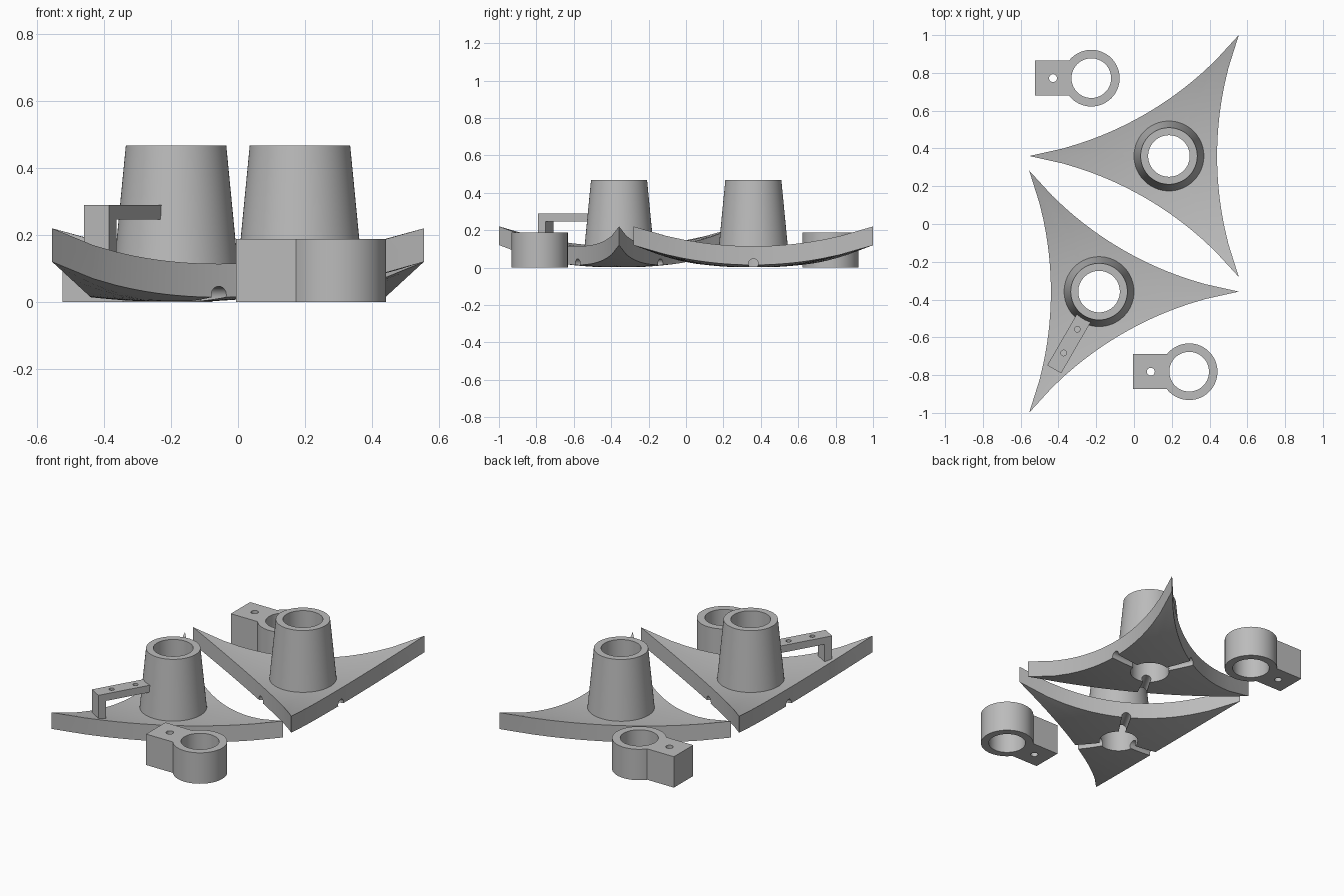
import bpy, bmesh
from math import sin, cos, pi, sqrt, radians, asin
from mathutils import Matrix, Vector

cube = bpy.data.objects.get("Cube")
if cube:
    bpy.data.objects.remove(cube, do_unlink=True)

# One plain grey for everything
grey = bpy.data.materials.new("plain_grey")
grey.use_nodes = True
GREY = (0.5, 0.5, 0.5, 1)
grey.diffuse_color = GREY
grey.node_tree.nodes["Principled BSDF"].inputs["Base Color"].default_value = GREY

TIP, WAIST = 0.74, 0.255       # plate radius at the tips and at mid-edge
BORE = 0.11                    # hole through the hub
THICK, TOP = 0.1, 0.467        # plate thickness, hub height
STEPS = 30                     # segments per plate edge


def add_object(name, bm):
    bmesh.ops.recalc_face_normals(bm, faces=bm.faces)
    mesh = bpy.data.meshes.new(name)
    bm.to_mesh(mesh)
    bm.free()
    mesh.materials.append(grey)
    obj = bpy.data.objects.new(name, mesh)
    bpy.context.collection.objects.link(obj)
    return obj


def cylinder(name, radius, depth, matrix, sides=32):
    bm = bmesh.new()
    bmesh.ops.create_cone(bm, cap_ends=True, segments=sides, radius1=radius,
                          radius2=radius, depth=depth, matrix=matrix)
    return add_object(name, bm)


def prism(name, points, offset):
    """Extrude a flat outline along an offset."""
    bm = bmesh.new()
    face = bm.faces.new([bm.verts.new(p) for p in points])
    ext = bmesh.ops.extrude_face_region(bm, geom=[face])
    bmesh.ops.translate(bm, vec=Vector(offset),
                        verts=[g for g in ext["geom"] if isinstance(g, bmesh.types.BMVert)])
    return add_object(name, bm)


def activate(obj):
    bpy.ops.object.select_all(action="DESELECT")
    obj.select_set(True)
    bpy.context.view_layer.objects.active = obj


def cut(obj, cutters):
    for cutter in cutters:
        cutter.hide_render = True
        mod = obj.modifiers.new("cut", "BOOLEAN")
        mod.operation, mod.solver, mod.object = "DIFFERENCE", "EXACT", cutter
        activate(obj)
        bpy.ops.object.modifier_apply(modifier=mod.name)
        bpy.data.objects.remove(cutter, do_unlink=True)


def finish(obj, matrix):
    activate(obj)
    bpy.ops.object.shade_smooth_by_angle(angle=radians(30))
    obj.matrix_world = matrix


def dish(r):
    """Height of the dished underside at radius r."""
    return r * r / 4.56


def edge_radius(angle):
    """Radius of the concave three-pointed outline, tips at 0, 120, 240 degrees."""
    half, sag = TIP * sin(pi / 3), TIP / 2 - WAIST
    arc = (half ** 2 + sag ** 2) / (2 * sag)
    d = WAIST + arc
    t = angle % (2 * pi / 3) - pi / 3
    return d * cos(t) - sqrt(max(arc ** 2 - (d * sin(t)) ** 2, 0))


def make_stand(name, matrix):
    # Dished plate and tapered hub, lofted as one closed skin around the bore
    bm = bmesh.new()
    rows = []
    for i in range(3 * STEPS):
        a = 2 * pi * i / (3 * STEPS)
        rim = edge_radius(a + 1e-9)
        under = [BORE + (rim - BORE) * k / 8 for k in range(9)]
        over = [rim + (0.185 - rim) * k / 8 for k in range(9)]
        section = [(r, dish(r)) for r in under] + [(r, dish(r) + THICK) for r in over]
        section += [(0.15, TOP), (BORE, TOP)]
        rows.append([bm.verts.new((r * cos(a), r * sin(a), z)) for r, z in section])
    n = len(rows[0])
    for i, row in enumerate(rows):
        nxt = rows[(i + 1) % len(rows)]
        for k in range(n):
            bm.faces.new((row[k], nxt[k], nxt[(k + 1) % n], row[(k + 1) % n]))
    stand = add_object(name, bm)
    # Round grooves under the plate, from the bore to each mid-edge
    grooves = []
    for k in range(3):
        m = (Matrix.Rotation(pi / 3 + k * 2 * pi / 3, 4, "Z")
             @ Matrix.Translation((0.2, 0, 0.021)) @ Matrix.Rotation(pi / 2, 4, "Y"))
        grooves.append(cylinder("groove_cutter", 0.026, 0.24, m))
    cut(stand, grooves)
    finish(stand, matrix)


def make_clamp(name, matrix):
    # Ring with a square tab towards -x
    outer, half, height = 0.15, 0.0925, 0.188
    start = pi - asin(half / outer)
    pts = [(-0.298, half, 0), (-0.298, -half, 0)]
    pts += [(outer * cos(a), outer * sin(a), 0)
            for a in (-start + 2 * start * k / 56 for k in range(57))]
    clamp = prism(name, pts, (0, 0, height))
    cut(clamp, [cylinder("ring_cutter", 0.105, 1, Matrix(), 64),
                cylinder("hole_cutter", 0.021, 1, Matrix.Translation((-0.203, 0, 0)))])
    finish(clamp, matrix)


def make_bracket(name, matrix):
    # Arm out from the hub with a leg down to the plate
    profile = [(0.14, 0.29), (0.475, 0.29), (0.475, 0.12),
               (0.43, 0.12), (0.43, 0.247), (0.14, 0.247)]
    bracket = prism(name, [(x, -0.0425, z) for x, z in profile], (0, 0.085, 0))
    cut(bracket, [cylinder("hole_cutter", 0.015, 0.2, Matrix.Translation((x, 0, 0.27)))
                  for x in (0.23, 0.375)])
    finish(bracket, matrix)


front = Matrix.Translation((-0.185, -0.358, 0))
back = Matrix.Translation((0.185, 0.36, 0)) @ Matrix.Rotation(pi, 4, "Z")
make_stand("front_stand", front)
make_stand("back_stand", back)
make_bracket("hub_bracket", front @ Matrix.Rotation(radians(240), 4, "Z"))
make_clamp("front_clamp", Matrix.Translation((0.292, -0.782, 0)))
make_clamp("back_clamp", Matrix.Translation((-0.226, 0.772, 0)))
